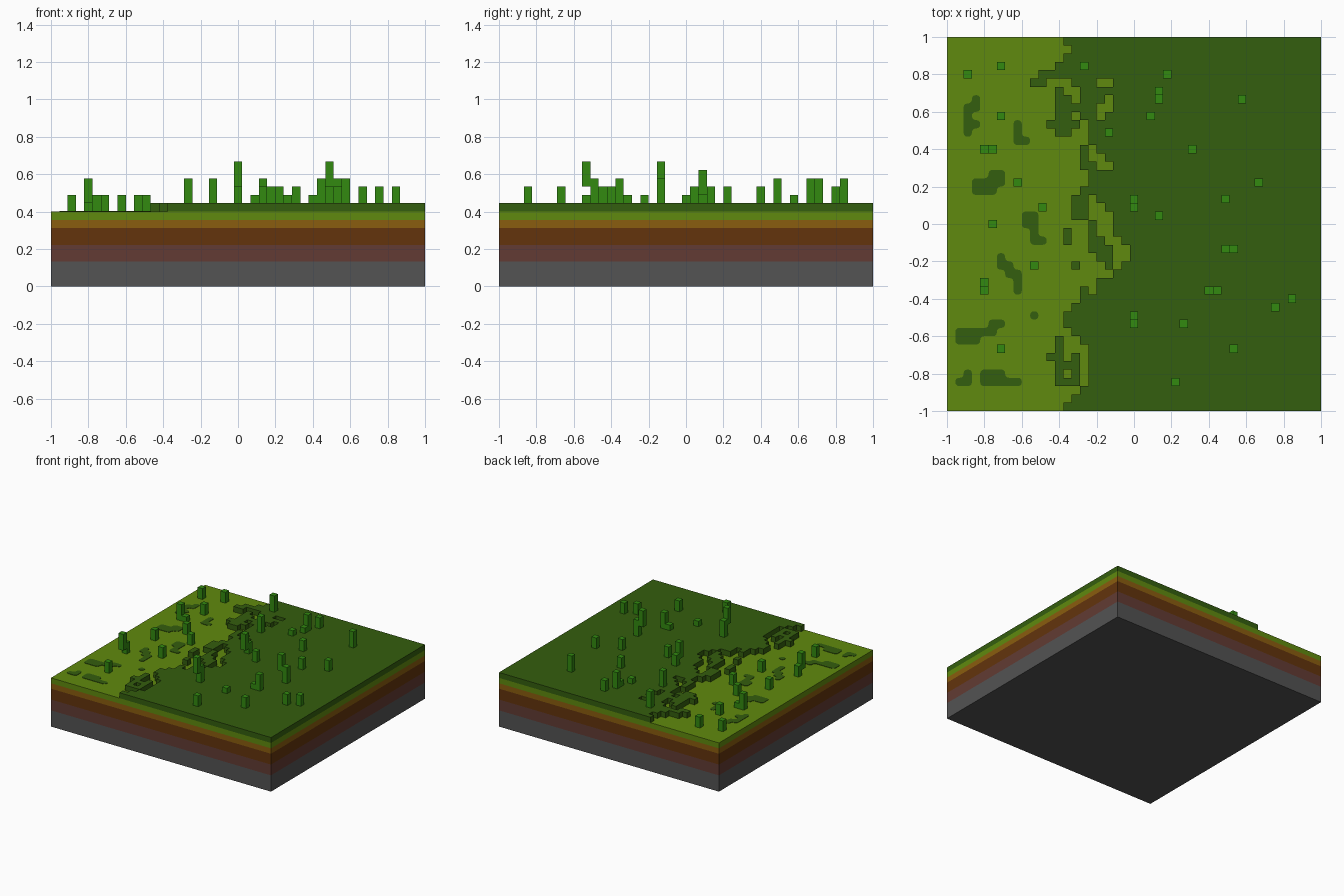
import bpy, bmesh

if "Cube" in bpy.data.objects:
    bpy.data.objects.remove(bpy.data.objects["Cube"])

N = 45                  # blocks along each side
C = 2 / N               # block size


def material(name, rgb):
    lin = [((v / 255 + 0.055) / 1.055) ** 2.4 for v in rgb] + [1]
    m = bpy.data.materials.new(name)
    m.use_nodes = True
    m.diffuse_color = lin
    m.node_tree.nodes["Principled BSDF"].inputs["Base Color"].default_value = lin
    return m


stone = material("grey stone", (83, 83, 83))
clay = material("red clay", (98, 59, 51))
soil = material("brown soil", (99, 52, 12))
subsoil = material("ochre subsoil", (138, 93, 14))
grass = material("light grass", (96, 138, 14))
moss = material("dark grass", (52, 94, 14))
leaf = material("stalk green", (50, 138, 16))


def finish(bm, name, mat):
    bmesh.ops.recalc_face_normals(bm, faces=bm.faces)
    me = bpy.data.meshes.new(name)
    bm.to_mesh(me)
    bm.free()
    me.materials.append(mat)
    ob = bpy.data.objects.new(name, me)
    bpy.context.collection.objects.link(ob)


def box(name, mat, x0, x1, y0, y1, z0, z1):
    bm = bmesh.new()
    bmesh.ops.create_cube(bm, size=1)
    for v in bm.verts:
        v.co = ((x0, x1)[v.co.x > 0], (y0, y1)[v.co.y > 0], (z0, z1)[v.co.z > 0])
    finish(bm, name, mat)


def plate(name, mat, cells, z, height, rounding=0):
    """Extrude a set of (column, row) blocks; rows count from the back."""
    bm = bmesh.new()
    for c, r in cells:
        x, y = -1 + c * C, 1 - r * C
        bm.faces.new([bm.verts.new(p) for p in
                      ((x, y - C, z), (x + C, y - C, z), (x + C, y, z), (x, y, z))])
    bmesh.ops.remove_doubles(bm, verts=bm.verts, dist=1e-4)
    if rounding:
        bmesh.ops.dissolve_limit(bm, angle_limit=0.01, verts=bm.verts, edges=bm.edges)
        bmesh.ops.bevel(bm, geom=bm.verts[:], offset=rounding, segments=3,
                        profile=0.5, affect='VERTICES')
    ext = bmesh.ops.extrude_face_region(bm, geom=bm.faces[:], use_keep_orig=True)
    for v in ext["geom"]:
        if isinstance(v, bmesh.types.BMVert):
            v.co.z += height
    finish(bm, name, mat)


def blocks(rects):
    """All blocks in rectangles given as first row, last row, first column, last column."""
    return {(c, r) for r0, r1, c0, c1 in rects
            for r in range(r0, r1 + 1) for c in range(c0, c1 + 1)}


# Ground strata, measured in blocks
for name, mat, lo, hi in (("stone_layer", stone, 0, 3), ("clay_layer", clay, 3, 5),
                          ("soil_layer", soil, 5, 7), ("subsoil_layer", subsoil, 7, 8),
                          ("grass_layer", grass, 8, 9)):
    box(name, mat, -1, 1, -1, 1, lo * C, hi * C)

# Raised layer: first column in each row, then holes and outlying islands
EDGE = [14, 15, 14, 13, 11, 15, 16, 16, 15, 16, 17, 17, 17, 16, 16,
        16, 17, 17, 16, 15, 15, 15, 17, 17, 17, 17, 18, 19, 20, 18,
        16, 16, 15, 14, 14, 15, 16, 17, 17, 17, 17, 17, 16, 15, 14]
HOLES = [(5, 5, 18, 19), (7, 7, 19, 19), (8, 8, 18, 19), (9, 9, 18, 18),
         (13, 14, 17, 17), (14, 15, 18, 18), (15, 15, 19, 19), (19, 21, 17, 17),
         (20, 23, 18, 18), (21, 23, 19, 19), (24, 24, 19, 20), (25, 26, 20, 21),
         (27, 27, 20, 20), (30, 30, 17, 17)]
ISLANDS = [(5, 5, 10, 11), (6, 9, 13, 13), (7, 9, 14, 14), (10, 10, 12, 15),
           (11, 11, 13, 14), (23, 24, 14, 14), (27, 27, 15, 15), (36, 41, 13, 13),
           (38, 38, 12, 12), (38, 41, 15, 15), (39, 39, 14, 14), (41, 41, 14, 14)]
upper = blocks((r, r, first, N - 1) for r, first in enumerate(EDGE))
upper = (upper - blocks(HOLES)) | blocks(ISLANDS)
plate("raised_grass_layer", moss, sorted(upper), 9 * C, C)

# Flat rounded dark patches on the low grass, as block rectangles
PATCHES = [
    [(7, 7, 3, 3), (8, 8, 2, 3), (9, 9, 2, 2), (10, 10, 2, 3), (11, 11, 2, 2)],
    [(10, 12, 8, 8), (12, 12, 9, 9)],
    [(16, 16, 5, 6), (17, 17, 3, 6), (18, 18, 3, 5)],
    [(21, 22, 9, 10), (23, 24, 10, 10), (24, 24, 11, 11)],
    [(26, 27, 6, 6), (27, 28, 7, 7), (28, 30, 8, 8)],
    [(33, 33, 10, 10)],
    [(34, 34, 5, 6), (35, 35, 1, 5), (36, 36, 1, 3)],
    [(40, 41, 2, 2), (41, 41, 1, 1)],
    [(40, 40, 4, 6), (41, 41, 4, 8)],
]
for rects in PATCHES:
    plate("grass_patch", moss, sorted(blocks(rects)), 9 * C, 0.003, C * 0.45)

# Single stalks: column, row, top level
STALKS = [(2, 4, 11), (6, 3, 11), (16, 3, 13), (26, 4, 12), (35, 7, 13), (6, 9, 11),
          (24, 9, 11), (19, 11, 13), (29, 13, 12), (8, 17, 11), (37, 17, 12),
          (33, 19, 12), (11, 20, 11), (25, 21, 12), (5, 22, 11), (10, 27, 11),
          (41, 31, 12), (39, 32, 12), (28, 34, 11), (6, 37, 11), (34, 37, 12),
          (27, 41, 12)]
# Stepped stalks: lower column, row and top, then upper column, row and top
STEPPED = [(25, 7, 11, 25, 6, 13), (5, 13, 10, 4, 13, 12), (22, 19, 12, 22, 20, 14),
           (34, 25, 13, 33, 25, 15), (4, 29, 11, 4, 30, 13), (31, 30, 11, 32, 30, 13),
           (22, 33, 13, 22, 34, 15)]


def stalk(name, c, r, lo, hi):
    box(name, leaf, -1 + c * C, -1 + (c + 1) * C, 1 - (r + 1) * C, 1 - r * C, lo * C, hi * C)


for c, r, top in STALKS:
    stalk("stalk", c, r, 9 if c < 12 else 10, top)
for c, r, top, c2, r2, top2 in STEPPED:
    stalk("stalk_lower", c, r, 9 if c < 12 else 10, top)
    stalk("stalk_upper", c2, r2, top - 1, top2)
